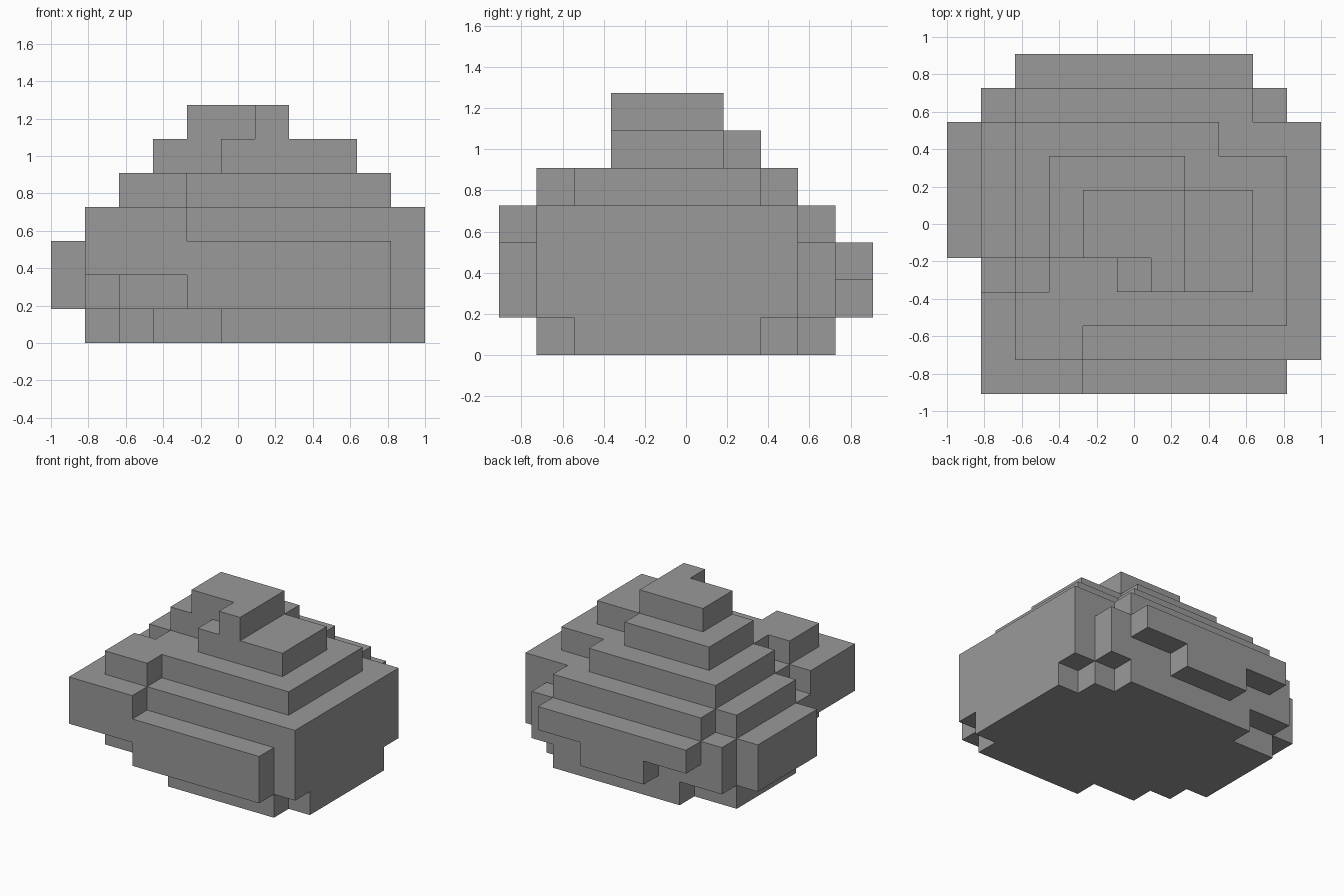
import bpy
import bmesh

if "Cube" in bpy.data.objects:
    bpy.data.objects.remove(bpy.data.objects["Cube"])

U = 2 / 11  # edge of one block; the grid is 11 x 10 x 7 blocks

# Each tier, bottom to top: overlapping rectangles (x0, x1, y0, y1) in blocks
TIERS = [
    # foot
    [(5, 10, 1, 8), (3, 11, 2, 7), (2, 11, 3, 7), (1, 11, 4, 7), (1, 10, 7, 8), (3, 9, 8, 9)],
    # lower body
    [(4, 10, 0, 1), (2, 11, 1, 8), (1, 11, 3, 8), (0, 11, 4, 8), (1, 10, 8, 9), (4, 7, 9, 10)],
    # middle body
    [(1, 10, 0, 9), (1, 11, 1, 8), (0, 11, 4, 8), (2, 9, 9, 10)],
    # upper body
    [(1, 4, 0, 3), (2, 11, 1, 8), (1, 11, 4, 8), (2, 9, 8, 9)],
    # shoulder
    [(2, 4, 1, 3), (2, 10, 2, 3), (3, 10, 3, 7), (2, 10, 4, 7), (2, 8, 7, 8)],
    # neck
    [(5, 9, 3, 6), (3, 9, 4, 6), (3, 7, 6, 7)],
    # peak
    [(6, 7, 3, 6), (4, 7, 4, 6)],
]

# Union of all rectangles as filled blocks
blocks = {(x, y, z)
          for z, rects in enumerate(TIERS)
          for x0, x1, y0, y1 in rects
          for x in range(x0, x1)
          for y in range(y0, y1)}


def add_side(bm, corners, block, axis, side):
    """Add one outer face of a block, wound so that it faces outward."""
    a, b = (axis + 1) % 3, (axis + 2) % 3
    loop = [(0, 0), (1, 0), (1, 1), (0, 1)]
    verts = []
    for da, db in (loop if side else reversed(loop)):
        p = list(block)
        p[axis] += side
        p[a] += da
        p[b] += db
        key = tuple(p)
        if key not in corners:
            corners[key] = bm.verts.new(((p[0] - 5.5) * U, (p[1] - 5) * U, p[2] * U))
        verts.append(corners[key])
    bm.faces.new(verts)


# Outer skin only: a face wherever a block has no neighbour
bm = bmesh.new()
corners = {}
for block in sorted(blocks):
    for axis in range(3):
        for side in (0, 1):
            neighbour = list(block)
            neighbour[axis] += 1 if side else -1
            if tuple(neighbour) not in blocks:
                add_side(bm, corners, block, axis, side)

mesh = bpy.data.meshes.new("stepped_boulder")
bm.to_mesh(mesh)
bm.free()

stone = bpy.data.materials.new("stone grey")
stone.diffuse_color = (0.32, 0.32, 0.32, 1)
stone.use_nodes = True
stone.node_tree.nodes["Principled BSDF"].inputs["Base Color"].default_value = stone.diffuse_color
mesh.materials.append(stone)

boulder = bpy.data.objects.new("stepped_boulder", mesh)
bpy.context.collection.objects.link(boulder)
